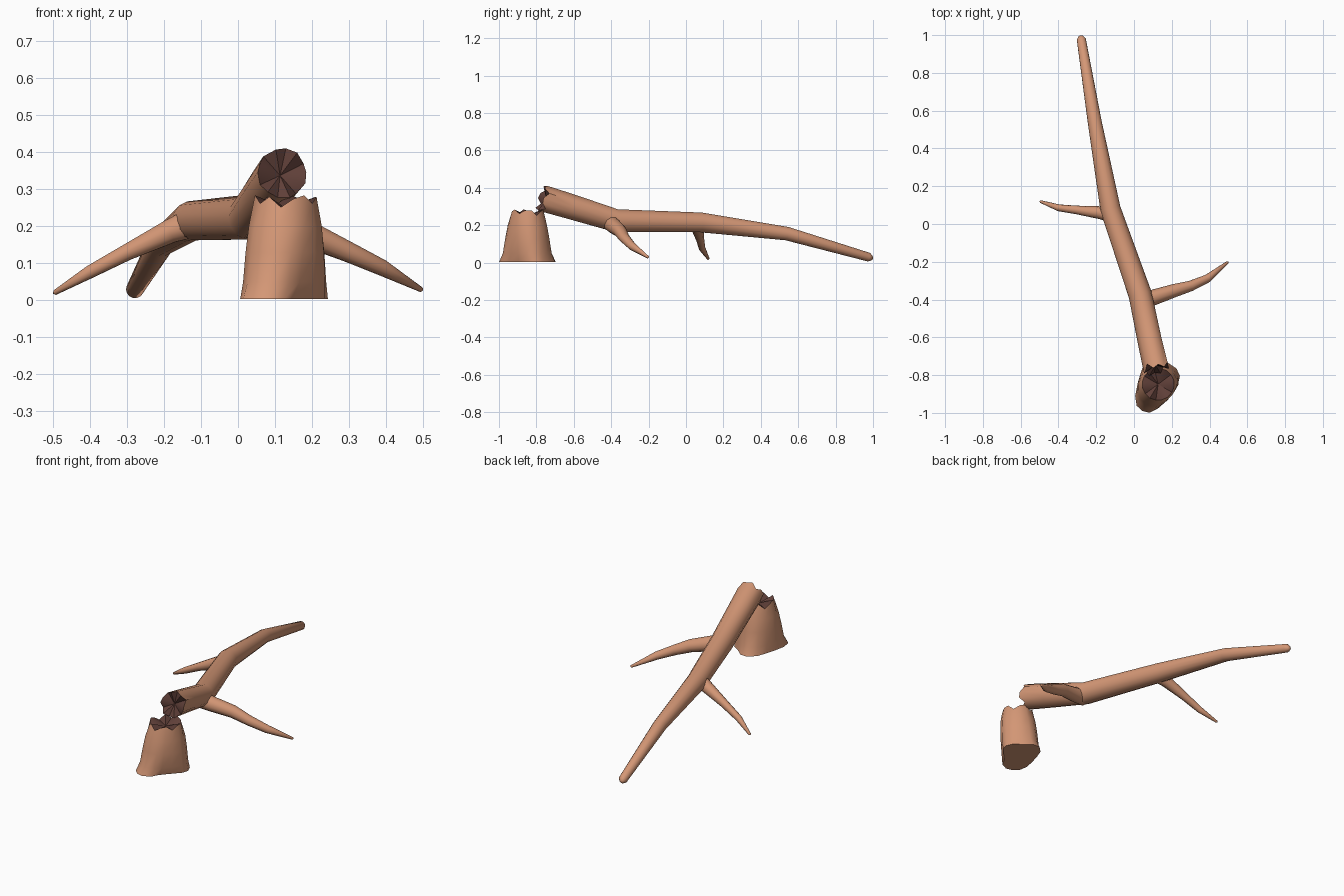
import bpy, bmesh, math
from mathutils import Vector

if "Cube" in bpy.data.objects:
    bpy.data.objects.remove(bpy.data.objects["Cube"])


def make_mat(name, col):
    m = bpy.data.materials.new(name)
    m.diffuse_color = (*col, 1)
    m.use_nodes = True
    m.node_tree.nodes["Principled BSDF"].inputs["Base Color"].default_value = m.diffuse_color
    return m


bark = make_mat("bark", (0.66, 0.31, 0.18))
wood = make_mat("broken_wood", (0.115, 0.05, 0.04))


def build(name, rings, start_tip=None, end_tip=None, wood_end=False):
    """Skin a list of vertex rings; close the ends with fans to given points."""
    bm = bmesh.new()
    vs = [[bm.verts.new(p) for p in r] for r in rings]
    n = len(vs[0])
    for a, b in zip(vs, vs[1:]):
        for i in range(n):
            j = (i + 1) % n
            bm.faces.new((a[i], a[j], b[j], b[i])).smooth = True
    bmesh.ops.recalc_face_normals(bm, faces=bm.faces)
    for ring, tip, idx in ((vs[0], start_tip, 0), (vs[-1], end_tip, 1 if wood_end else 0)):
        if tip is None:
            continue
        if idx:                                   # separate rim keeps the break crisp
            ring = [bm.verts.new(v.co) for v in ring]
        t = bm.verts.new(tip)
        for i in range(n):
            j = (i + 1) % n
            f = (ring[i], ring[j], t) if ring is not vs[0] else (ring[j], ring[i], t)
            face = bm.faces.new(f)
            face.material_index = idx
            face.smooth = not idx
    me = bpy.data.meshes.new(name)
    if not wood_end:
        bmesh.ops.recalc_face_normals(bm, faces=bm.faces)
    bm.to_mesh(me)
    bm.free()
    me.materials.append(bark)
    me.materials.append(wood)
    ob = bpy.data.objects.new(name, me)
    bpy.context.collection.objects.link(ob)
    return ob


def tube_rings(path, n, lobes=None):
    """Rings across a path of (x, y, z, radius), with optional lobed outline."""
    pts = [Vector(p[:3]) for p in path]
    rings = []
    for k, p in enumerate(pts):
        t = (pts[min(k + 1, len(pts) - 1)] - pts[max(k - 1, 0)]).normalized()
        u = t.cross(Vector((0, 0, 1))).normalized()
        w = u.cross(t)
        ring = []
        for i in range(n):
            a = math.tau * i / n
            r = path[k][3] * (lobes[i] if lobes and k >= len(path) - 2 else 1)
            # u, w, t is left-handed seen along t, so run the angle so faces look outward
            ring.append(p + (u * math.cos(a) - w * math.sin(a)) * r)
        rings.append(ring)
    return rings


# fallen trunk, from the thin tip to the broken butt
trunk_path = [(-0.282, 0.993, 0.022, 0.013), (-0.279, 0.978, 0.029, 0.024),
              (-0.208, 0.54, 0.155, 0.037), (-0.125, 0.08, 0.215, 0.054),
              (0.033, -0.375, 0.225, 0.062), (0.085, -0.62, 0.300, 0.066),
              (0.118, -0.765, 0.343, 0.069)]
n = 14
lobes = [1 + 0.05 * math.cos(i * math.pi) * (i % 3 > 0) for i in range(n)]
rings = tube_rings(trunk_path, n, lobes)
axis = (Vector(trunk_path[-1][:3]) - Vector(trunk_path[-2][:3])).normalized()
jag = [0.012, -0.012, 0.016, 0.0, 0.012, -0.02, 0.008]
rings[-1] = [p + axis * jag[i % 7] for i, p in enumerate(rings[-1])]
centre = Vector(trunk_path[-1][:3]) - axis * 0.02
build("fallen_trunk", rings, (-0.284, 0.999, 0.018), centre, True)

# side branches
branches = {
    "right_branch": [(0.03, -0.40, 0.215, 0.050), (0.10, -0.39, 0.198, 0.042),
                     (0.215, -0.352, 0.168, 0.035), (0.30, -0.328, 0.130, 0.028),
                     (0.39, -0.288, 0.088, 0.022), (0.495, -0.203, 0.029, 0.007)],
    "left_branch": [(-0.12, 0.05, 0.21, 0.042), (-0.18, 0.06, 0.188, 0.034),
                    (-0.30, 0.074, 0.130, 0.023), (-0.40, 0.086, 0.077, 0.018),
                    (-0.495, 0.119, 0.021, 0.007)],
}
for name, path in branches.items():
    r = tube_rings(path, 10)
    p, q = Vector(path[-1][:3]), Vector(path[-2][:3])
    build(name, r, Vector(path[0][:3]), p + (p - q).normalized() * 0.006)

# stump: root-flared foot outline, blended to a rounder splintered top
foot = [(0.243, -0.805), (0.225, -0.765), (0.18, -0.735), (0.14, -0.70), (0.095, -0.697),
        (0.055, -0.735), (0.035, -0.79), (0.018, -0.85), (0.006, -0.91), (0.014, -0.962),
        (0.045, -0.99), (0.082, -0.999), (0.125, -0.978), (0.145, -0.94), (0.185, -0.895),
        (0.235, -0.84)]
m = len(foot)
top_c = Vector((0.128, -0.848))
stump = []
for z, blend, rad in ((0.004, 0.0, 0.11), (0.05, 0.45, 0.108), (0.13, 0.68, 0.104),
                      (0.20, 0.85, 0.098), (0.268, 1.0, 0.085)):
    ring = []
    for i, f in enumerate(foot):
        a = math.tau * i / m + 0.25
        c = top_c + Vector((math.cos(a), math.sin(a))) * rad
        xy = Vector(f).lerp(c, blend)
        dz = (0.012, -0.016, 0.006, 0.016, -0.006)[i % 5] if blend == 1 else 0
        ring.append(Vector((xy.x, xy.y, z + dz)))
    stump.append(ring)
build("stump", stump, (0.11, -0.85, 0.004), (0.128, -0.848, 0.25), True)

for ob in bpy.context.collection.objects:
    ob.select_set(True)
    bpy.context.view_layer.objects.active = ob
bpy.ops.object.shade_smooth_by_angle(angle=math.radians(45))
